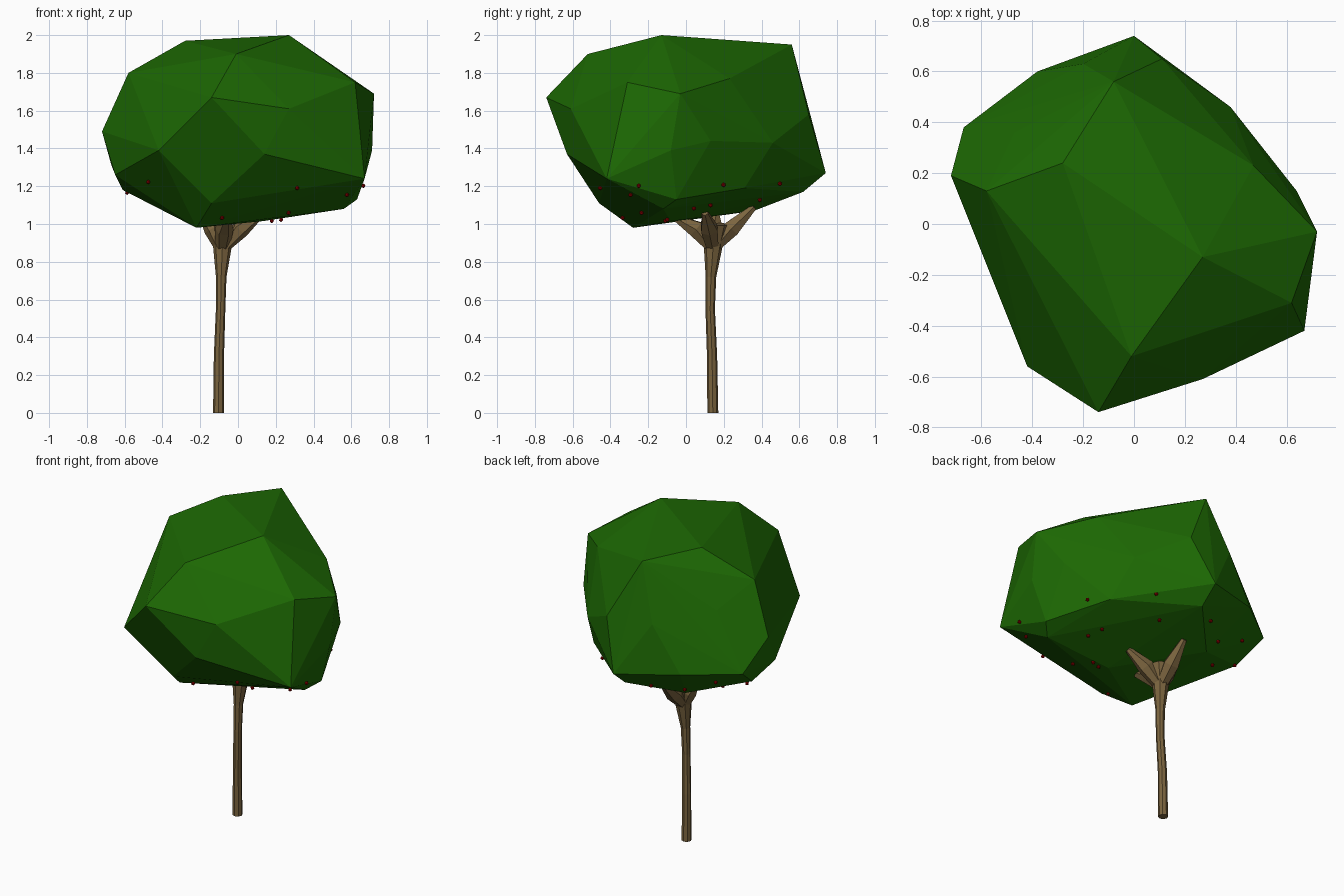
import bpy, bmesh
from mathutils import Vector, Matrix
from mathutils.bvhtree import BVHTree
from math import cos, sin, tau

if "Cube" in bpy.data.objects:
    bpy.data.objects.remove(bpy.data.objects["Cube"])


def material(name, rgb):
    m = bpy.data.materials.new(name)
    m.diffuse_color = (*rgb, 1)
    m.use_nodes = True
    m.node_tree.nodes["Principled BSDF"].inputs["Base Color"].default_value = m.diffuse_color
    return m


leaf = material("leaf green", (0.012, 0.14, 0.001))
bark = material("bark brown", (0.2, 0.13, 0.05))
red = material("fruit red", (0.3, 0.0, 0.0))


def finish(bm, name, mat):
    bmesh.ops.recalc_face_normals(bm, faces=bm.faces[:])
    me = bpy.data.meshes.new(name)
    bm.to_mesh(me)
    me.materials.append(mat)
    ob = bpy.data.objects.new(name, me)
    bpy.context.collection.objects.link(ob)
    return ob


def tube(bm, path, sides):
    """Sweep a ring along (x, y, z, radius) points."""
    rings = []
    pts = [Vector(p[:3]) for p in path]
    for i, p in enumerate(path):
        d = pts[min(i + 1, len(pts) - 1)] - pts[max(i - 1, 0)]
        q = Vector((0, 0, 1)).rotation_difference(d) if 0 < i else Matrix.Identity(3).to_quaternion()
        rings.append([bm.verts.new(pts[i] + q @ Vector((p[3] * cos(tau * k / sides),
                      p[3] * sin(tau * k / sides), 0))) for k in range(sides)])
    for a, b in zip(rings, rings[1:]):
        for k in range(sides):
            n = (k + 1) % sides
            bm.faces.new((a[k], a[n], b[n], b[k]))
    bm.faces.new(rings[0][::-1])
    bm.faces.new(rings[-1])


# Canopy: faceted hull around a few corner points
corners = [
    (-.14, -.74, 1.67), (-.01, -.52, 1.90), (.27, -.13, 2.0), (-.08, .56, 1.95),
    (-.28, .24, 1.97), (-.58, .13, 1.80), (-.72, .19, 1.49), (.62, -.31, 1.75),
    (.72, -.03, 1.69), (.67, -.42, 1.24), (.27, -.61, 1.61), (.14, -.63, 1.37),
    (-.42, -.56, 1.39), (-.14, -.46, 1.11), (-.22, -.28, .98), (.71, -.08, 1.39),
    (.47, .23, 1.77), (.64, .13, 1.44), (.38, .46, 1.43), (0, .74, 1.27),
    (.11, .65, 1.58), (-.38, .60, 1.31), (-.67, .38, 1.31), (-.65, .02, 1.26),
    (-.61, .2, 1.18), (-.25, .36, 1.07), (0, .62, 1.17), (.44, .31, 1.19),
    (.63, -.05, 1.13), (.56, -.12, 1.08), (-.47, .36, 1.66), (-.2, .63, 1.6),
    (.13, -.08, 1.015)]
bm = bmesh.new()
for c in corners:
    bm.verts.new(c)
bmesh.ops.convex_hull(bm, input=bm.verts[:])
loose = [v for v in bm.verts if not v.link_faces]
bmesh.ops.delete(bm, geom=loose, context='VERTS')
finish(bm, "canopy", leaf)
surface = BVHTree.FromBMesh(bm)
bm.free()

# Trunk with a gentle bend, flaring into the fork
bm = bmesh.new()
tube(bm, [(-.103, .142, 0, .029), (-.101, .138, .3, .027), (-.092, .128, .55, .025),
          (-.089, .132, .72, .028), (-.082, .145, .9, .052), (-.07, .15, 1.0, .075)], 8)
finish(bm, "trunk", bark)
bm.free()

# Branches: stout tapering arms spreading under the canopy
for i, (x, y, z) in enumerate([(.13, .10, 1.06), (-.08, .36, 1.09),
                               (-.06, -.06, 1.035), (-.19, .16, 1.05)]):
    bm = bmesh.new()
    base = Vector((-.084, .142, .86))
    end = Vector((x, y, z))
    mid = base.lerp(end, .45)
    mid.z = .975
    tube(bm, [(*base, .036), (*mid, .05), (*end, .018)], 6)
    finish(bm, f"branch_{i + 1}", bark)
    bm.free()

# Fruit: small beads hanging from the underside of the canopy
fruit = [(.32, -.49, 1.16), (-.08, -.35, 1.01), (.58, -.30, 1.14), (.67, -.25, 1.20),
         (-.50, -.25, 1.20), (.27, -.24, 1.05), (.18, -.11, 1.01), (.23, -.10, 1.01),
         (.39, .05, 1.05), (.54, .21, 1.20), (.25, .50, 1.21), (-.14, .56, 1.13),
         (.14, .40, 1.09), (.36, .14, 1.06), (-.50, .41, 1.20), (-.30, .44, 1.10),
         (-.59, .22, 1.16), (-.42, .22, 1.09)]
bm = bmesh.new()
for f in fruit:
    spot, normal, _, _ = surface.find_nearest(Vector(f))
    bmesh.ops.create_icosphere(bm, subdivisions=1, radius=.012,
                               matrix=Matrix.Translation(spot + normal * .008))
finish(bm, "fruit", red)
bm.free()
